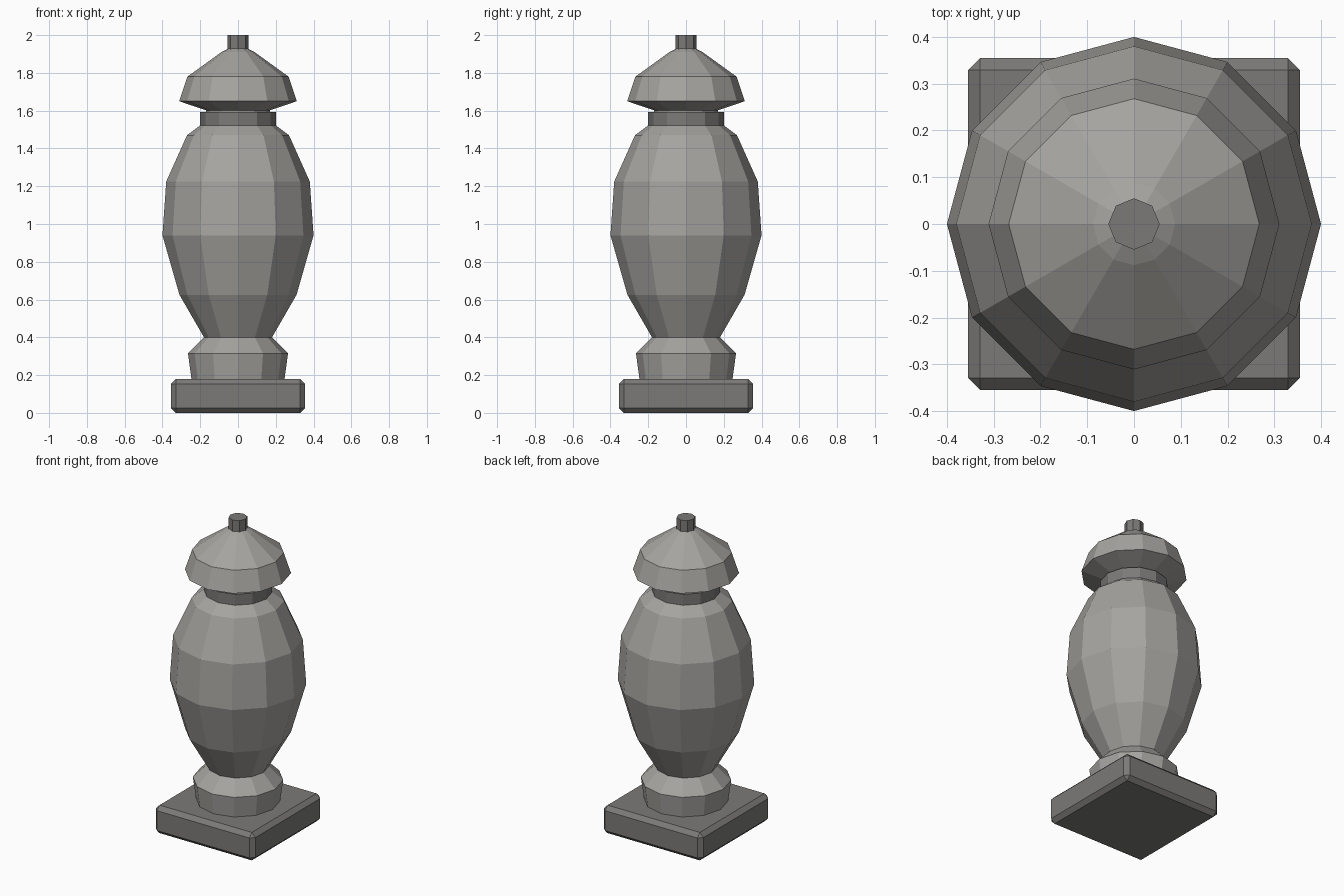
import bpy, bmesh, math

cube = bpy.data.objects.get("Cube")
if cube:
    bpy.data.objects.remove(cube, do_unlink=True)


def make_material(name, color):
    mat = bpy.data.materials.new(name)
    mat.use_nodes = True
    mat.diffuse_color = color
    mat.node_tree.nodes["Principled BSDF"].inputs["Base Color"].default_value = color
    return mat


light_stone = make_material("light stone", (0.38, 0.37, 0.35, 1))
dark_stone = make_material("dark stone", (0.2, 0.195, 0.19, 1))


def finish(name, bm, mat):
    bmesh.ops.recalc_face_normals(bm, faces=bm.faces)
    mesh = bpy.data.meshes.new(name)
    bm.to_mesh(mesh)
    bm.free()
    mesh.materials.append(mat)
    obj = bpy.data.objects.new(name, mesh)
    bpy.context.collection.objects.link(obj)
    return obj


def turned(name, profile, mat, sides=12):
    """Flat-faced turned solid from (radius, height) pairs, closed at both ends."""
    bm = bmesh.new()
    rings = [[bm.verts.new((r * math.cos(math.tau * i / sides),
                            r * math.sin(math.tau * i / sides), z))
              for i in range(sides)] for r, z in profile]
    for low, high in zip(rings, rings[1:]):
        for i in range(sides):
            j = (i + 1) % sides
            bm.faces.new((low[i], low[j], high[j], high[i]))
    bm.faces.new(rings[0])
    bm.faces.new(rings[-1])
    return finish(name, bm, mat)


# Square plinth with chamfered edges
bm = bmesh.new()
bmesh.ops.create_cube(bm, size=1)
bmesh.ops.scale(bm, vec=(0.71, 0.71, 0.18), verts=bm.verts)
bmesh.ops.translate(bm, vec=(0, 0, 0.09), verts=bm.verts)
bmesh.ops.bevel(bm, geom=bm.edges[:], offset=0.026, segments=1, affect='EDGES')
finish("plinth", bm, dark_stone)

# Foot and bulging vessel
turned("foot", [(0.245, 0.17), (0.265, 0.315), (0.18, 0.4)], light_stone)
turned("urn_body", [(0.18, 0.4), (0.31, 0.625), (0.4, 0.94), (0.38, 1.225),
                    (0.27, 1.47), (0.19, 1.53)], light_stone)

# Collar, lid and finial
turned("collar", [(0.2, 1.52), (0.2, 1.593)], dark_stone)
turned("lid", [(0.17, 1.59), (0.17, 1.602), (0.311, 1.65), (0.268, 1.78),
               (0.088, 1.91), (0.05, 1.93)], light_stone)
turned("finial", [(0.055, 1.92), (0.055, 2.0)], dark_stone, sides=8)
